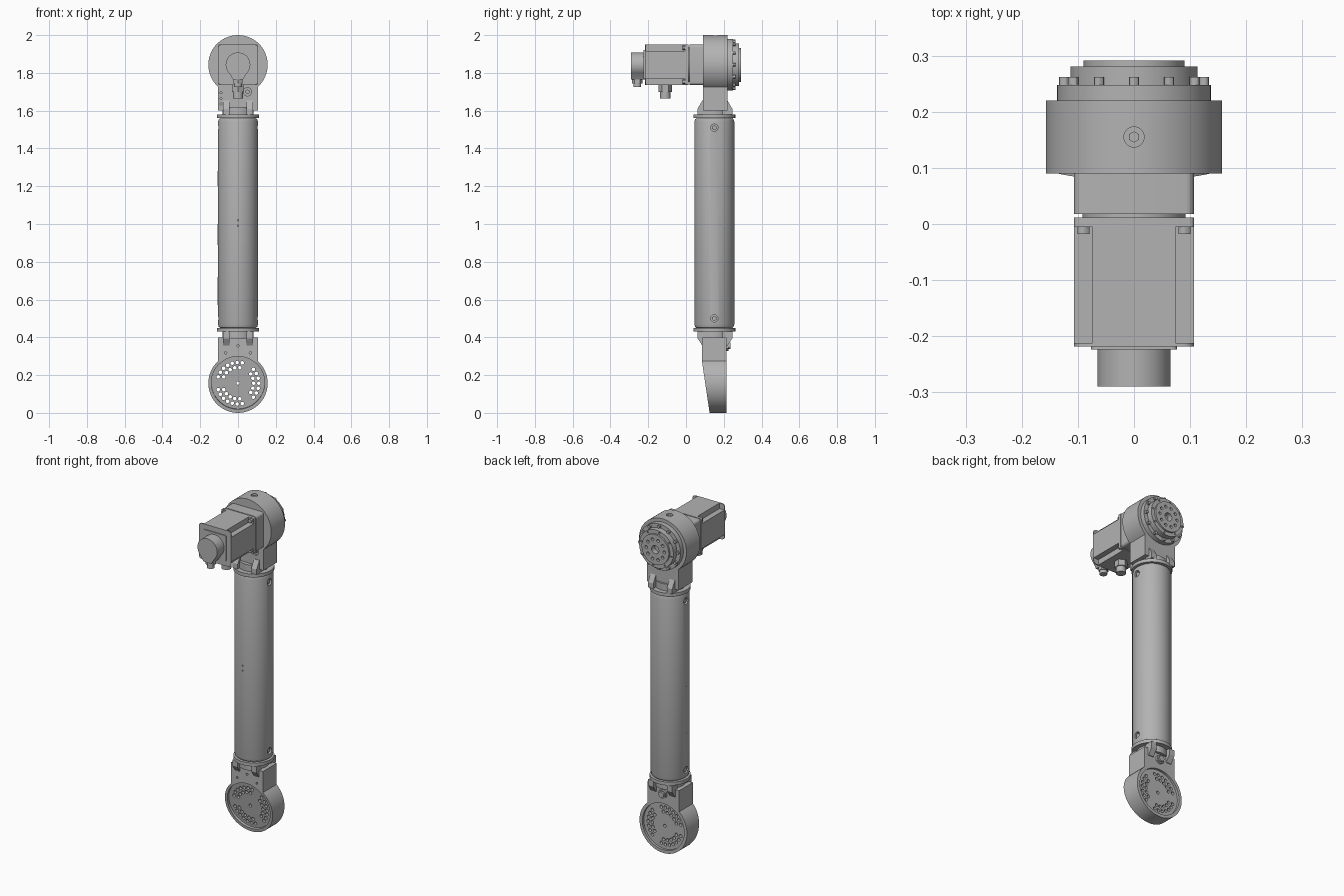
import bpy, bmesh, math
from mathutils import Vector, Matrix

if "Cube" in bpy.data.objects:
    bpy.data.objects.remove(bpy.data.objects["Cube"])

gray = bpy.data.materials.new("machined_gray")
gray.use_nodes = True
GRAY = (0.45, 0.45, 0.45, 1)
gray.diffuse_color = GRAY
gray.node_tree.nodes["Principled BSDF"].inputs["Base Color"].default_value = GRAY

HEAD_Z, FOOT_Z, DISC_R, NECK = 1.843, 0.157, 0.157, 0.105
TUBE_Y = 0.15


def finish(name, bm):
    bmesh.ops.recalc_face_normals(bm, faces=bm.faces)
    mesh = bpy.data.meshes.new(name)
    bm.to_mesh(mesh)
    bm.free()
    mesh.materials.append(gray)
    ob = bpy.data.objects.new(name, mesh)
    bpy.context.collection.objects.link(ob)
    smooth(ob)
    return ob


def smooth(ob):
    bpy.ops.object.select_all(action='DESELECT')
    ob.select_set(True)
    bpy.context.view_layer.objects.active = ob
    bpy.ops.object.shade_smooth_by_angle(angle=math.radians(30))


def add_rod(bm, p, q, r, sides=48, r2=None):
    p, q = Vector(p), Vector(q)
    d = q - p
    m = Matrix.Translation((p + q) / 2) @ d.to_track_quat('Z', 'Y').to_matrix().to_4x4()
    bmesh.ops.create_cone(bm, cap_ends=True, segments=sides, radius1=r,
                          radius2=r if r2 is None else r2, depth=d.length, matrix=m)


def rods(name, items):
    bm = bmesh.new()
    for it in items:
        add_rod(bm, *it)
    return finish(name, bm)


def add_prism(bm, pts, shift):
    f = bm.faces.new([bm.verts.new(p) for p in pts])
    ext = bmesh.ops.extrude_face_region(bm, geom=[f])
    bmesh.ops.translate(bm, vec=shift,
                        verts=[v for v in ext["geom"] if isinstance(v, bmesh.types.BMVert)])
    if f not in bm.faces[:]:
        return
    bmesh.ops.recalc_face_normals(bm, faces=bm.faces)


def y_prism(name, outline, y0, y1, bevel=0):
    bm = bmesh.new()
    add_prism(bm, [(x, y0, z) for x, z in outline], (0, y1 - y0, 0))
    if bevel:
        edges = [e for e in bm.edges if abs(e.verts[0].co.y - e.verts[1].co.y) > 1e-4]
        bmesh.ops.bevel(bm, geom=edges, offset=bevel, segments=4, profile=0.5, affect='EDGES')
    return finish(name, bm)


def square(h, cz):
    return [(-h, cz - h), (h, cz - h), (h, cz + h), (-h, cz + h)]


def keyhole(cz, r, half, end_z, arc_half=None, n=72):
    """Disc outline with a straight neck that ends at end_z."""
    s = 1 if end_z < cz else -1
    a = math.acos((arc_half or half) / r)
    pts = []
    for i in range(n + 1):
        t = -a + (math.pi + 2 * a) * i / n
        pts.append((r * math.cos(t), cz + s * r * math.sin(t)))
    return pts + [(-half, end_z), (half, end_z)]


def cut(ob, items):
    cutter = rods("cutter", items)
    cutter.hide_render = True
    mod = ob.modifiers.new("cut", 'BOOLEAN')
    mod.operation, mod.solver, mod.object = 'DIFFERENCE', 'EXACT', cutter
    bpy.context.view_layer.objects.active = ob
    bpy.ops.object.modifier_apply(modifier=mod.name)
    bpy.data.objects.remove(cutter)
    smooth(ob)


def lathe(name, profile, axis, centre):
    bm = bmesh.new()
    vs = [bm.verts.new(p) for p in profile]
    es = [bm.edges.new(e) for e in zip(vs, vs[1:])]
    bmesh.ops.spin(bm, geom=vs + es, cent=centre, axis=axis, angle=math.tau, steps=72)
    bmesh.ops.remove_doubles(bm, verts=bm.verts, dist=1e-5)
    return finish(name, bm)


def ring(radius, cz, count, start=0.0):
    for i in range(count):
        t = start + math.tau * i / count
        yield radius * math.cos(t), cz + radius * math.sin(t)


# Arm tube with rounded ends, side bolt holes and shallow slots
prof = [(0, .45), (.095, .45), (.102, .456), (.106, .47),
        (.106, 1.54), (.102, 1.554), (.095, 1.56), (0, 1.56)]
tube = lathe("arm_tube", [(r, TUBE_Y, z) for r, z in prof], (0, 0, 1), (0, TUBE_Y, 0))
holes = [((s * .09, TUBE_Y, z), (s * .12, TUBE_Y, z), .019, 24) for s in (-1, 1) for z in (.5, 1.51)]
holes += [((0, .03, z), (0, .06, z), .004, 12) for z in (.99, 1.02)]
cut(tube, holes)
rods("side_bolts", [((s * .08, TUBE_Y, z), (s * .1, TUBE_Y, z), .013, 6)
                    for s in (-1, 1) for z in (.5, 1.51)])
bm = bmesh.new()
for z0, z1 in ((.57, .72), (.89, 1.0), (1.2, 1.28)):
    add_prism(bm, [(-.1, .147, z0), (-.1, .153, z0), (-.1, .153, z1), (-.1, .147, z1)], (-.008, 0, 0))
finish("side_strips", bm)

# Flanges and collars at both tube ends
for name, z0, z1, c0, c1 in (("lower", .43, .45, .39, .43), ("upper", 1.56, 1.58, 1.58, 1.62)):
    rods(name + "_flange", [((0, TUBE_Y, z0), (0, TUBE_Y, z1), .111, 64)])
    rods(name + "_collar", [((0, TUBE_Y, c0), (0, TUBE_Y, c1), .083, 48)])

# Gusset lugs that clamp the necks to the flanges, front and back
for name, base, mid, tip in (("lower", .43, .395, .355), ("upper", 1.58, 1.61, 1.655)):
    bm = bmesh.new()
    for x in (-.08, .045):
        for s in (-1, 1):
            yz = [(.04, base), (.092, base), (.092, mid), (.066, tip), (.04, tip)]
            add_prism(bm, [(x, .153 + s * y, z) for y, z in yz], (.035, 0, 0))
    finish(name + "_lugs", bm)

# Upper joint housing
head = y_prism("joint_housing", keyhole(HEAD_Z, DISC_R, NECK, 1.6), .09, .22)
cut(head, [((0, .155, 1.985), (0, .155, 2.05), .018, 24),
           ((.05, .08, 1.7), (.05, .1, 1.7), .022, 24)]
    + [((-.09, .08, z), (-.09, .1, z), .005, 12) for z in (1.635, 1.665, 1.695)])
rods("housing_plug", [((0, .155, 1.98), (0, .155, 1.993), .01, 6),
                      ((.05, .09, 1.7), (.05, .105, 1.7), .012, 6)])

# Stepped output hub on the back with bore and bolt circles
steps = [(0, .2), (.137, .2), (.137, .248), (.113, .248), (.113, .281),
         (.09, .281), (.09, .291), (0, .291)]
hub = lathe("output_hub", [(r, y, HEAD_Z) for r, y in steps], (0, 1, 0), (0, 0, HEAD_Z))
cut(hub, [((0, .26, HEAD_Z), (0, .31, HEAD_Z), .024, 32)]
    + [((x, .275, z), (x, .31, z), .009, 16) for x, z in ring(.06, HEAD_Z, 10)]
    + [((x, .27, z), (x, .29, z), .005, 12) for x, z in ring(.102, HEAD_Z, 8, .2)])
rods("hub_bolts", [((x, .24, z), (x, .262, z), .009, 12) for x, z in ring(.125, HEAD_Z, 12)])

# Motor: adapter, spacer, flange, channelled body, end plate
M = .107
y_prism("motor_adapter", square(M, HEAD_Z), .018, .1, .015)
rods("motor_spacer", [((0, .008, HEAD_Z), (0, .02, HEAD_Z), .092)])
y_prism("motor_flange", square(M, HEAD_Z), -.005, .012, .008)
n = .074
cross = [(-n, -M), (n, -M), (n, -n), (M, -n), (M, n), (n, n),
         (n, M), (-n, M), (-n, n), (-M, n), (-M, -n), (-n, -n)]
y_prism("motor_body", [(x, z + HEAD_Z) for x, z in cross], -.218, -.004)
y_prism("motor_rear_rim", square(M, HEAD_Z), -.218, -.212, .02)
y_prism("motor_end_plate", square(.077, HEAD_Z), -.224, -.217, .01)
rods("motor_screws", [((x, -.018, HEAD_Z + z), (x, 0, HEAD_Z + z), .011, 12)
                      for x in (-.09, .09) for z in (-.09, .09)])

# Encoder cap and the two cable connectors
y_prism("encoder_cap", keyhole(HEAD_Z, .065, .026, 1.765, .045), -.29, -.22)
rods("encoder_connector", [((0, -.258, 1.745), (0, -.258, 1.78), .028, 6),
                           ((0, -.258, 1.725), (0, -.258, 1.75), .021, 24)])
rods("power_connector", [((0, -.11, 1.70), (0, -.11, 1.74), .036, 6),
                         ((0, -.11, 1.665), (0, -.11, 1.705), .027, 24)])

# Lower joint: wedge-shaped disc with recessed, drilled faces
bm = bmesh.new()
add_prism(bm, [(x, .085, z) for x, z in keyhole(FOOT_Z, DISC_R, NECK, .4)], (0, .13, 0))
slope = Vector((0, -.27, -.04)).normalized()
res = bmesh.ops.bisect_plane(bm, geom=bm.verts[:] + bm.edges[:] + bm.faces[:], dist=1e-5,
                             plane_co=(0, .085, .27), plane_no=slope, clear_outer=True)
rim = [e for e in bm.edges if e.is_boundary]
bmesh.ops.contextual_create(bm, geom=rim)
foot = finish("lower_joint", bm)
face = Vector((0, .102, FOOT_Z + .002))
cut(foot, [(face - slope * .014, face + slope * .05, .141, 72),
           ((0, .201, FOOT_Z), (0, .25, FOOT_Z), .138, 72)])
drill = [(0, FOOT_Z, .009)]
for group in range(3):
    for radius, count, gap in ((.11, 7, 14), (.083, 5, 18)):
        for i in range(count):
            t = math.radians(group * 120 + (i - (count - 1) / 2) * gap)
            drill.append((radius * math.cos(t), FOOT_Z + radius * math.sin(t), .0095))
cut(foot, [((x, .05, z), (x, .26, z), r, 16) for x, z, r in drill]
    + [((x, .07, z), (x, .1, z), .006, 12) for x, z in ((-.065, .318), (.065, .318), (0, .355))])

# Cable gland on the back of the lower neck
rods("cable_gland", [((0, .2, .355), (0, .226, .355), .027, 6),
                     ((0, .22, .355), (0, .236, .355), .017, 24)])
